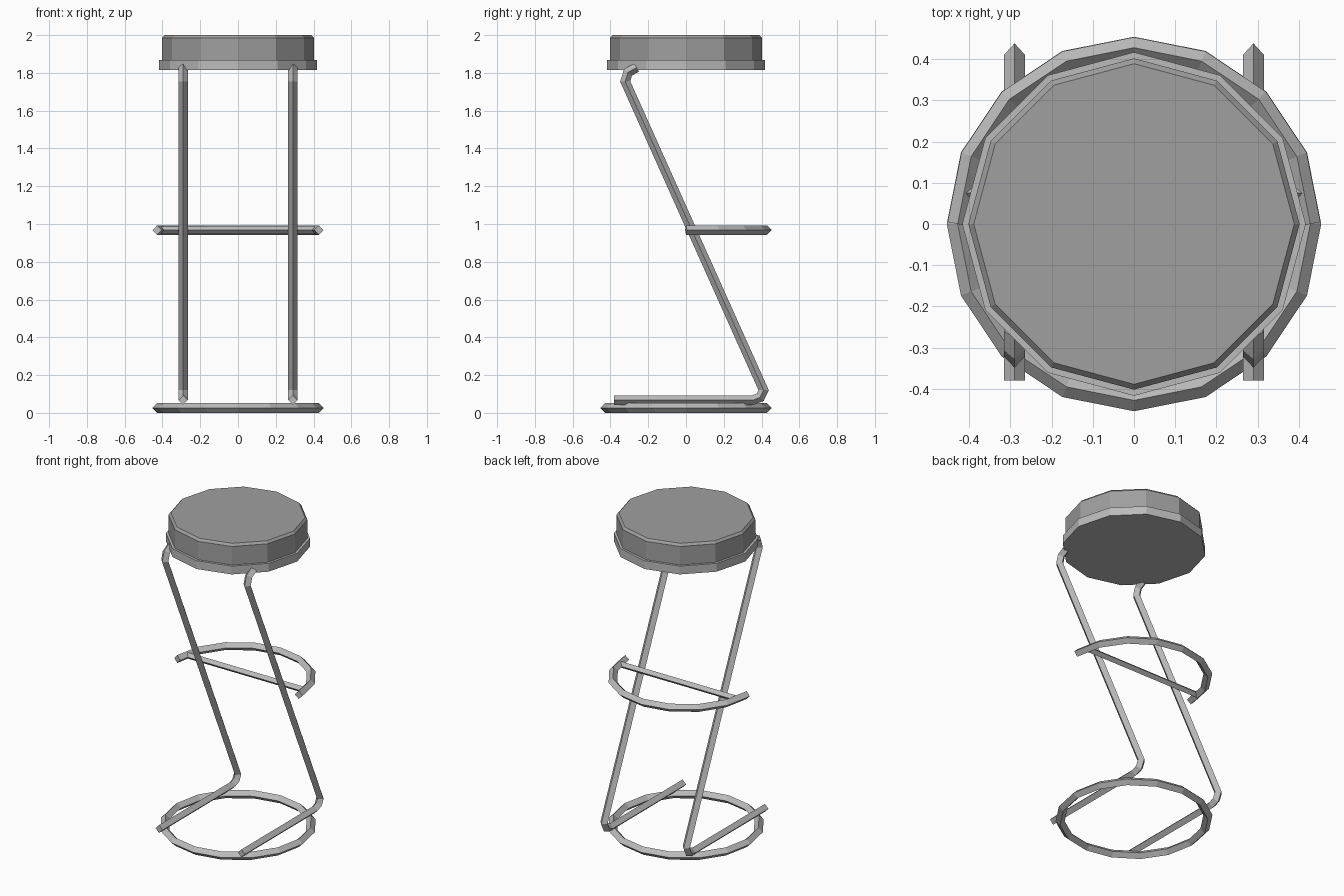
import bpy, bmesh, math
from mathutils import Vector

if "Cube" in bpy.data.objects:
    bpy.data.objects.remove(bpy.data.objects["Cube"])


def grey(name, v):
    m = bpy.data.materials.new(name)
    m.diffuse_color = (v, v, v, 1)
    m.use_nodes = True
    m.node_tree.nodes["Principled BSDF"].inputs["Base Color"].default_value = m.diffuse_color
    return m


METAL = grey("metal", 0.5)
PADDING = grey("padding", 0.35)


def finish(name, bm, mat):
    bmesh.ops.recalc_face_normals(bm, faces=bm.faces)
    me = bpy.data.meshes.new(name)
    bm.to_mesh(me)
    bm.free()
    me.materials.append(mat)
    ob = bpy.data.objects.new(name, me)
    bpy.context.collection.objects.link(ob)
    return ob


def rod(name, path, normal, r, closed=False):
    """Sweep a diamond section along a flat path with mitred corners."""
    bm = bmesh.new()
    pts = [Vector(p) for p in path]
    n = Vector(normal)
    count = len(pts)
    rings = []
    for i, p in enumerate(pts):
        a = pts[i - 1] if (i or closed) else None
        b = pts[(i + 1) % count] if (i < count - 1 or closed) else None
        d1 = (p - a).normalized() if a is not None else (b - p).normalized()
        d2 = (b - p).normalized() if b is not None else d1
        t = (d1 + d2).normalized()
        side = t.cross(n) * (r / t.dot(d1))
        rings.append([bm.verts.new(p + o) for o in (n * r, side, -n * r, -side)])
    for i in range(count if closed else count - 1):
        r1, r2 = rings[i], rings[(i + 1) % count]
        for k in range(4):
            j = (k + 1) % 4
            bm.faces.new((r1[k], r1[j], r2[j], r2[k]))
    if not closed:
        bm.faces.new(rings[0])
        bm.faces.new(rings[-1])
    return finish(name, bm, METAL)


def turned(name, profile, mat, sides=12):
    """Closed solid of revolution from (radius, z) pairs."""
    bm = bmesh.new()
    rings = [[bm.verts.new((r * math.cos(2 * math.pi * i / sides),
                            r * math.sin(2 * math.pi * i / sides), z))
              for i in range(sides)] for r, z in profile]
    for r1, r2 in zip(rings, rings[1:]):
        for i in range(sides):
            j = (i + 1) % sides
            bm.faces.new((r1[i], r1[j], r2[j], r2[i]))
    bm.faces.new(rings[0])
    bm.faces.new(rings[-1])
    return finish(name, bm, mat)


def arc(radius, z, steps):
    return [(radius * math.cos(i * math.pi / 8), radius * math.sin(i * math.pi / 8), z)
            for i in range(steps)]


# Seat: supporting plate and cushion with a small top bevel
turned("seat_plate", [(0.417, 1.815), (0.417, 1.868)], METAL)
turned("seat_cushion", [(0.402, 1.862), (0.402, 1.986), (0.389, 2.0)], PADDING)

# Floor ring, half-round foot rest and its cross bar
rod("floor_ring", arc(0.428, 0.026, 16), (0, 0, 1), 0.026, closed=True)
rod("foot_rest", arc(0.428, 0.968, 9), (0, 0, 1), 0.025)
rod("foot_rest_bar", [(-0.415, 0.075, 0.968), (0.415, 0.075, 0.968)], (0, 0, 1), 0.02)

# Bent side legs
leg = [(-0.38, 0.068), (0.355, 0.068), (0.393, 0.083), (0.411, 0.12),
       (-0.322, 1.755), (-0.307, 1.803), (-0.262, 1.828)]
for name, x in (("left_leg", -0.29), ("right_leg", 0.29)):
    rod(name, [(x, y, z) for y, z in leg], (1, 0, 0), 0.025)
